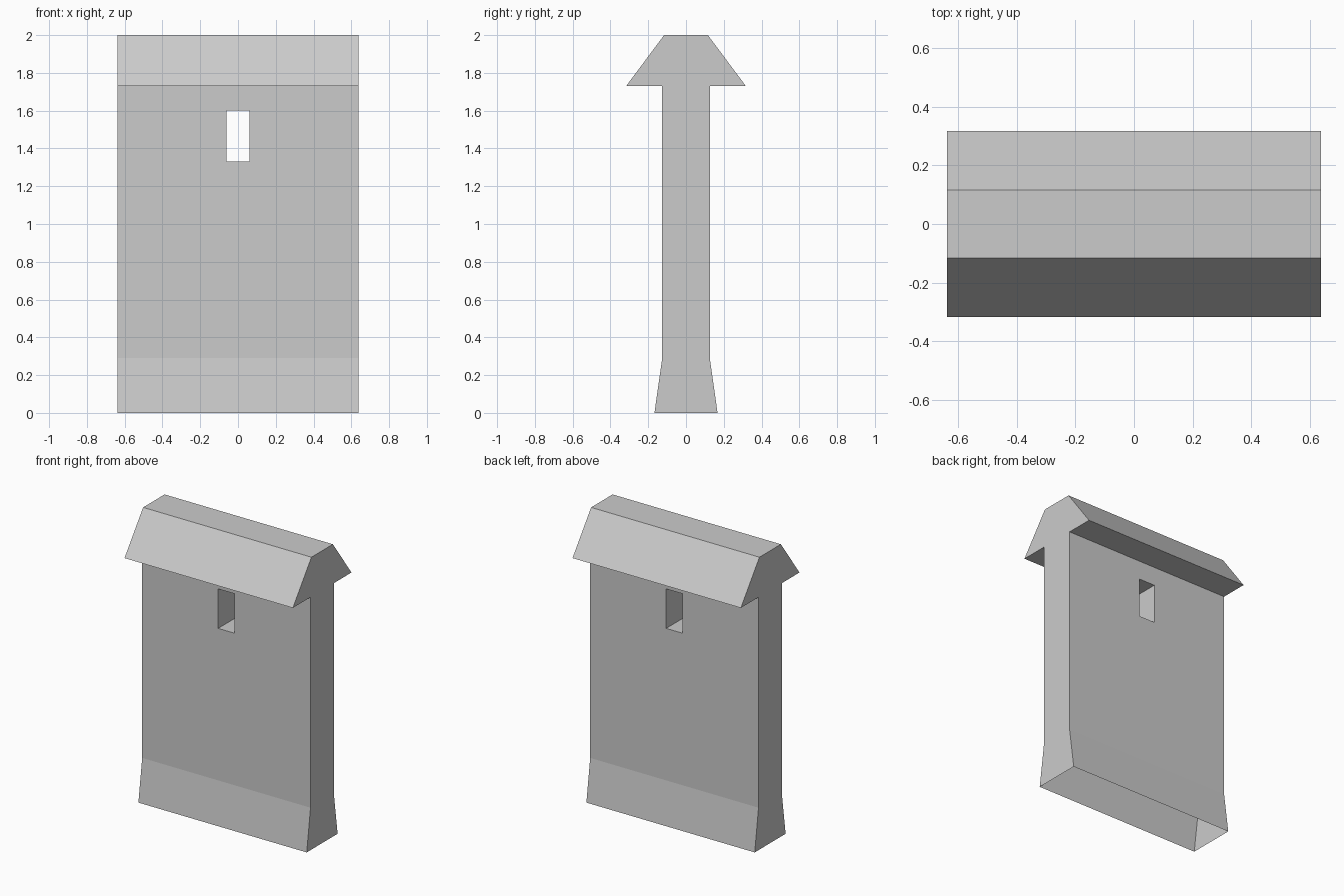
import bpy
import bmesh

default_cube = bpy.data.objects.get("Cube")
if default_cube:
    bpy.data.objects.remove(default_cube, do_unlink=True)

# Single stone colour
stone = bpy.data.materials.new("light grey stone")
stone.use_nodes = True
grey = (0.6, 0.6, 0.6, 1)
stone.diffuse_color = grey
stone.node_tree.nodes["Principled BSDF"].inputs["Base Color"].default_value = grey


def extrude_profile(name, points, half_length):
    """Extrude a closed (y, z) outline along x, centred on x = 0."""
    bm = bmesh.new()
    face = bm.faces.new([bm.verts.new((-half_length, y, z)) for y, z in points])
    result = bmesh.ops.extrude_face_region(bm, geom=[face], use_keep_orig=True)
    moved = [v for v in result["geom"] if isinstance(v, bmesh.types.BMVert)]
    bmesh.ops.translate(bm, verts=moved, vec=(2 * half_length, 0, 0))
    bmesh.ops.recalc_face_normals(bm, faces=bm.faces)
    mesh = bpy.data.meshes.new(name)
    bm.to_mesh(mesh)
    bm.free()
    mesh.materials.append(stone)
    obj = bpy.data.objects.new(name, mesh)
    bpy.context.collection.objects.link(obj)
    return obj


# Wall section: flared foot, upright shaft, overhanging bevelled coping
half_section = [(0.167, 0), (0.126, 0.29), (0.126, 1.73), (0.317, 1.73), (0.116, 2)]
section = half_section + [(-y, z) for y, z in reversed(half_section)]
wall = extrude_profile("wall_segment", section, 0.637)

# Arrow slit cut right through the wall
slit = [(-0.3, 1.33), (0.3, 1.33), (0.3, 1.6), (-0.3, 1.6)]
cutter = extrude_profile("slit_cutter", slit, 0.062)
cutter.hide_render = True
cut = wall.modifiers.new("slit", "BOOLEAN")
cut.operation = "DIFFERENCE"
cut.solver = "EXACT"
cut.object = cutter
bpy.context.view_layer.objects.active = wall
bpy.ops.object.modifier_apply(modifier=cut.name)
bpy.data.objects.remove(cutter, do_unlink=True)

# The underside of the foot is open
bm = bmesh.new()
bm.from_mesh(wall.data)
base = [f for f in bm.faces if f.calc_center_median().z < 0.001]
bmesh.ops.delete(bm, geom=base, context="FACES")
bm.to_mesh(wall.data)
bm.free()
